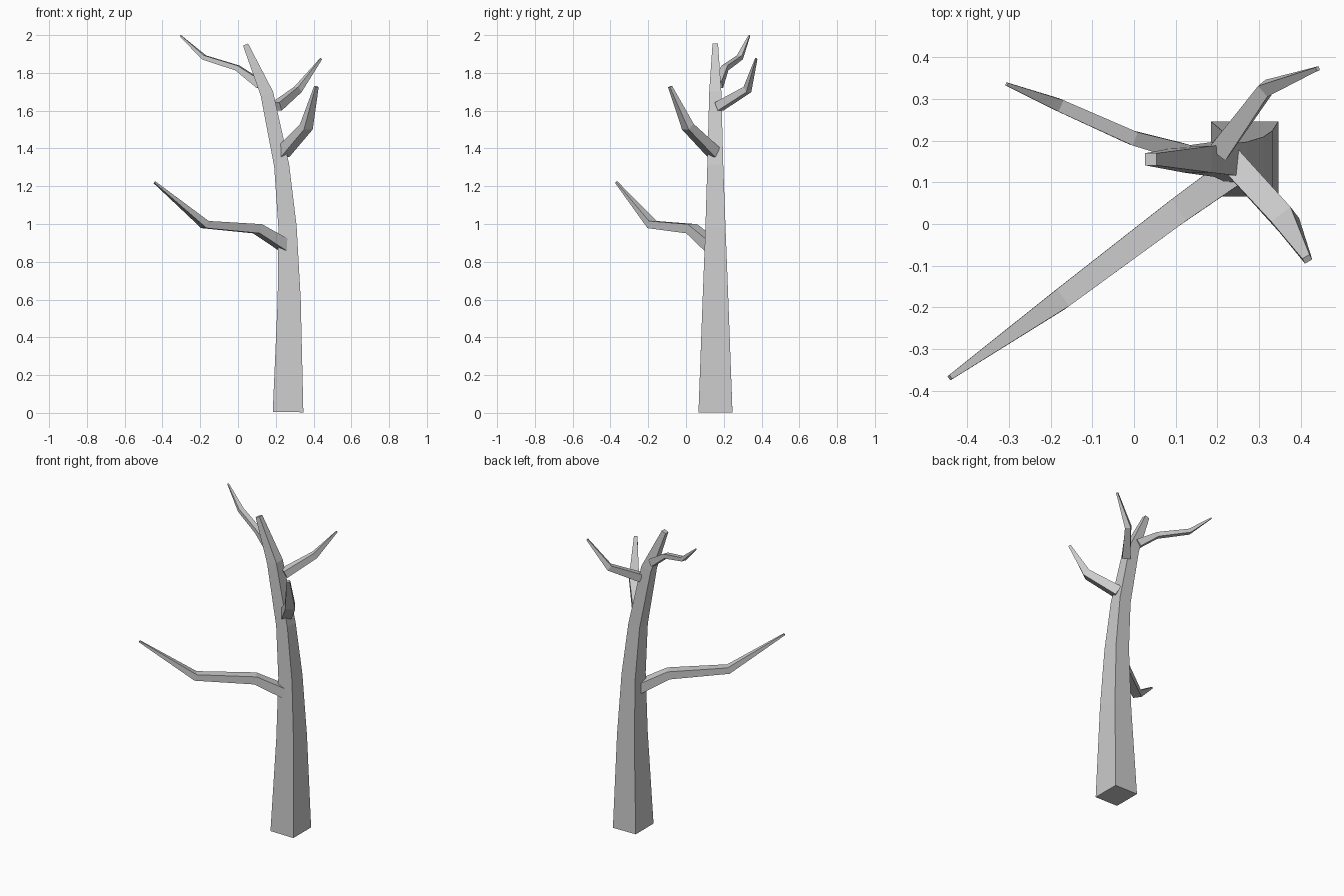
import bpy
import bmesh
from mathutils import Vector


def limb(name, stations, side=None):
    """Four-sided tapered sweep; each station is (x, y, z, width, height)."""
    pts = [Vector(s[:3]) for s in stations]
    bm = bmesh.new()
    rings = []
    for i, (p, s) in enumerate(zip(pts, stations)):
        dirs = []
        if i > 0:
            dirs.append((p - pts[i - 1]).normalized())
        if i < len(pts) - 1:
            dirs.append((pts[i + 1] - p).normalized())
        t = sum(dirs, Vector()).normalized()
        across = side or t.cross(Vector((0, 0, 1))).normalized()
        up = across.cross(t).normalized()
        rings.append([bm.verts.new(p + across * a * s[3] / 2 + up * b * s[4] / 2)
                      for a, b in ((-1, -1), (1, -1), (1, 1), (-1, 1))])
    for r, q in zip(rings, rings[1:]):
        for k in range(4):
            bm.faces.new((r[k], r[(k + 1) % 4], q[(k + 1) % 4], q[k]))
    bm.faces.new(rings[0][::-1])
    bm.faces.new(rings[-1])
    bmesh.ops.recalc_face_normals(bm, faces=bm.faces)
    mesh = bpy.data.meshes.new(name)
    bm.to_mesh(mesh)
    bm.free()
    obj = bpy.data.objects.new(name, mesh)
    bpy.context.collection.objects.link(obj)
    return obj


# Trunk, bending to the left towards its top
limb("trunk", [
    (0.265, 0.156, 0.004, 0.18, 0.162),
    (0.271, 0.156, 0.60, 0.136, 0.122),
    (0.262, 0.156, 0.985, 0.106, 0.097),
    (0.231, 0.155, 1.31, 0.084, 0.08),
    (0.153, 0.155, 1.69, 0.064, 0.069),
    (0.040, 0.155, 1.95, 0.029, 0.029),
], side=Vector((0, 1, 0)))

# Long low branch, front left
limb("low_branch", [
    (0.250, 0.135, 0.885, 0.07, 0.062),
    (0.103, 0.030, 0.975, 0.062, 0.05),
    (-0.175, -0.180, 0.997, 0.050, 0.04),
    (-0.441, -0.368, 1.220, 0.012, 0.010),
])

# Front right branch
limb("front_branch", [
    (0.237, 0.148, 1.378, 0.060, 0.060),
    (0.362, 0.010, 1.515, 0.058, 0.045),
    (0.415, -0.084, 1.727, 0.020, 0.015),
])

# Back right branch
limb("back_branch", [
    (0.205, 0.175, 1.622, 0.050, 0.048),
    (0.317, 0.325, 1.712, 0.034, 0.036),
    (0.440, 0.372, 1.875, 0.010, 0.010),
])

# Top left branch, reaching the highest point
limb("top_branch", [
    (0.118, 0.172, 1.738, 0.042, 0.046),
    (-0.003, 0.206, 1.826, 0.034, 0.028),
    (-0.180, 0.285, 1.882, 0.030, 0.024),
    (-0.305, 0.335, 1.997, 0.008, 0.007),
])
